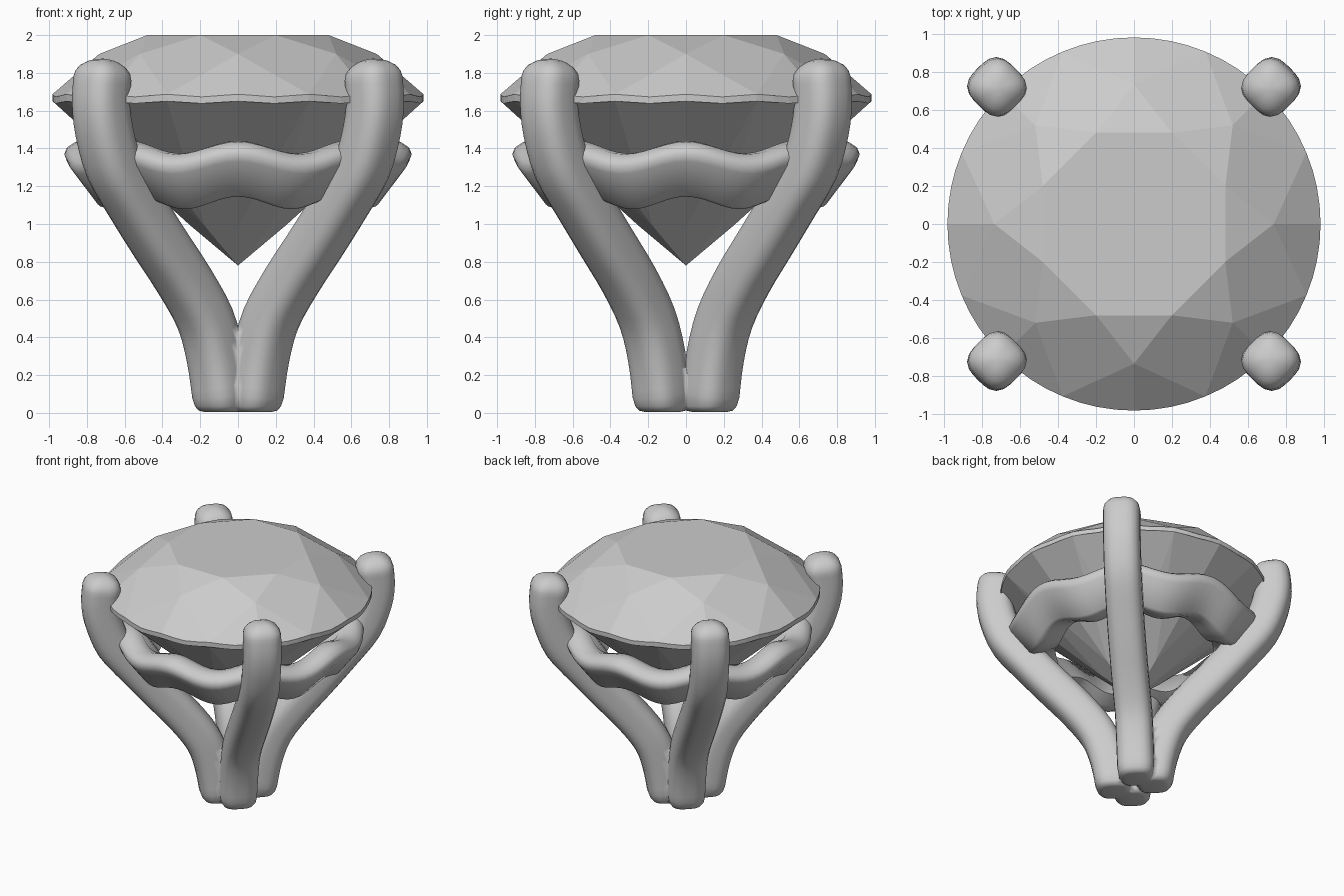
import bpy, bmesh
from math import sin, cos, pi, radians
from mathutils import Vector

if "Cube" in bpy.data.objects:
    bpy.data.objects.remove(bpy.data.objects["Cube"])


def finish(bm, name, smooth=None):
    bmesh.ops.recalc_face_normals(bm, faces=bm.faces[:])
    me = bpy.data.meshes.new(name)
    bm.to_mesh(me)
    bm.free()
    ob = bpy.data.objects.new(name, me)
    bpy.context.collection.objects.link(ob)
    if smooth:
        bpy.ops.object.select_all(action='DESELECT')
        ob.select_set(True)
        bpy.context.view_layer.objects.active = ob
        bpy.ops.object.shade_smooth_by_angle(angle=radians(smooth))
    return ob


def loft(bm, rings, loop=False):
    """Skin a list of closed rings, looping back or capping the ends."""
    vs = [[bm.verts.new(p) for p in r] for r in rings]
    n = len(vs[0])
    pairs = list(zip(vs, vs[1:])) + ([(vs[-1], vs[0])] if loop else [])
    for a, b in pairs:
        for i in range(n):
            j = (i + 1) % n
            bm.faces.new((a[i], a[j], b[j], b[i]))
    if not loop:
        bm.faces.new(vs[0])
        bm.faces.new(vs[-1])


def polar(r, deg, z):
    return Vector((r * cos(radians(deg)), r * sin(radians(deg)), z))


# Round brilliant cut stone: table, stars, kites, girdle, pavilion
bm = bmesh.new()
N = 64
step = 360 / N
top, low = [], []
for i in range(N):
    dip = 0.5 - 0.5 * cos(2 * pi * i / 4)
    top.append(bm.verts.new(polar(0.982, i * step, 1.687 - 0.014 * dip)))
    low.append(bm.verts.new(polar(0.982, i * step, 1.65 - 0.012 * dip)))
table = [bm.verts.new(polar(0.52, 22.5 + 45 * k, 2.0)) for k in range(8)]
star = [bm.verts.new(polar(0.735, 45 * k, 1.9)) for k in range(8)]
pav = [bm.verts.new(polar(0.25, 45 * k, 0.99)) for k in range(8)]
culet = bm.verts.new((0, 0, 0.78))
bm.faces.new(table)
for i in range(N):
    j = (i + 1) % N
    bm.faces.new((low[i], low[j], top[j], top[i]))
for k in range(8):
    n = (k + 1) % 8
    g, m, e = 8 * k, 8 * k + 4, 8 * k + 8
    bm.faces.new((table[k - 1], star[k], table[k]))
    bm.faces.new((table[k], star[k], top[m], star[n]))
    bm.faces.new((culet, pav[k], low[m], pav[n]))
    for edge, pts in ((top, star), (low, pav)):
        bm.faces.new([pts[k]] + [edge[i % N] for i in range(g, m + 1)])
        bm.faces.new([pts[n]] + [edge[i % N] for i in range(m, e + 1)])
finish(bm, "gemstone")

# Wavy gallery band hugging the pavilion
section = [(0.74, 1.425), (0.80, 1.44), (0.86, 1.435), (0.905, 1.405),
           (0.92, 1.37), (0.905, 1.33), (0.77, 1.155), (0.74, 1.145),
           (0.68, 1.16), (0.58, 1.2)]
bm = bmesh.new()
rings = []
for i in range(96):
    a = i * 360 / 96
    dz = -0.033 + 0.033 * cos(radians(8 * a))
    rings.append([polar(r, a, z + dz) for r, z in section])
loft(bm, rings, loop=True)
finish(bm, "gallery_band", 50)

# One curved prong with a rounded-square section, mirrored to four
path = [(0.09, 0.13, 0.1), (0.12, 0.155, 0.3), (0.175, 0.205, 0.5),
        (0.285, 0.30, 0.7), (0.415, 0.42, 0.9), (0.54, 0.54, 1.1),
        (0.655, 0.655, 1.3), (0.71, 0.71, 1.5), (0.725, 0.725, 1.65),
        (0.718, 0.718, 1.77)]
path = [Vector(p) for p in path]
stations = [(Vector((0.085, 0.125, z)), Vector((0, 0, 1)), s)
            for z, s in ((0.005, 0.6), (0.012, 0.8), (0.035, 0.93))]
for i in range(len(path) - 1):
    p0, p1, p2 = path[max(i - 1, 0)], path[i], path[i + 1]
    p3 = path[min(i + 2, len(path) - 1)]
    for t in (0, 1 / 3, 2 / 3):
        p = 0.5 * (2 * p1 + (p2 - p0) * t + (2 * p0 - 5 * p1 + 4 * p2 - p3) * t * t
                   + (3 * p1 - p0 - 3 * p2 + p3) * t ** 3)
        d = (p2 - p0) * (1 - t) / (p2 - p0).length + (p3 - p1) * t / (p3 - p1).length
        stations.append((p, d.normalized(), 1))
tip, tdir = path[-1], Vector((-0.07, -0.07, 1)).normalized()
for a in (0, 20, 40, 60, 75, 87):
    stations.append((tip + tdir * 0.105 * sin(radians(a)), tdir, cos(radians(a))))
side = Vector((-1, 1, 0)).normalized()
rings = []
for p, d, s in stations:
    out = side.cross(d).normalized()
    ring = []
    for k in range(24):
        f = 2 * pi * k / 24
        r = 0.145 * (1 - 0.06 * cos(4 * f)) * s
        ring.append(p + r * (cos(f) * out + sin(f) * side))
    rings.append(ring)
bm = bmesh.new()
loft(bm, rings)
bmesh.ops.recalc_face_normals(bm, faces=bm.faces[:])
for no in ((1, 0, 0), (0, 1, 0)):
    bmesh.ops.bisect_plane(bm, geom=bm.verts[:] + bm.edges[:] + bm.faces[:],
                           plane_co=(0, 0, 0), plane_no=no, clear_inner=True)
for v in bm.verts:
    v.co.z = max(v.co.z, 0)
prongs = finish(bm, "prongs", 60)
mirror = prongs.modifiers.new("four_prongs", 'MIRROR')
mirror.use_axis = (True, True, False)
mirror.use_clip = True
